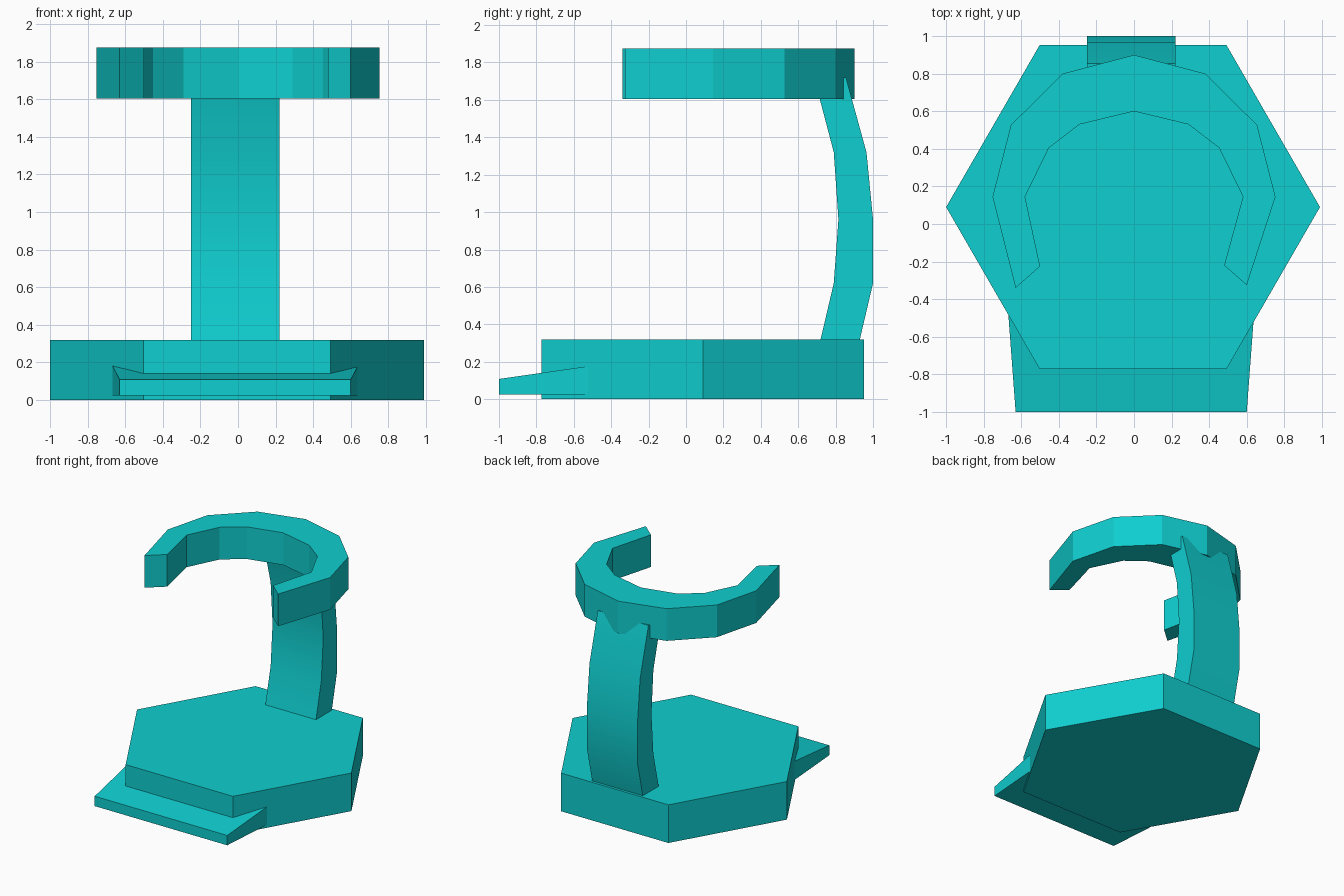
import bpy
import bmesh
import math
from mathutils import Vector

default_cube = bpy.data.objects.get("Cube")
if default_cube:
    bpy.data.objects.remove(default_cube, do_unlink=True)

# Single turquoise material
turquoise = bpy.data.materials.new("turquoise")
turquoise.use_nodes = True
colour = (0.005, 0.62, 0.63, 1.0)
turquoise.diffuse_color = colour
turquoise.node_tree.nodes["Principled BSDF"].inputs["Base Color"].default_value = colour


def extrude_profile(name, points, offset):
    """Fill a closed 3D outline and extrude it into a solid part."""
    bm = bmesh.new()
    face = bm.faces.new([bm.verts.new(p) for p in points])
    result = bmesh.ops.extrude_face_region(bm, geom=[face], use_keep_orig=True)
    moved = [v for v in result["geom"] if isinstance(v, bmesh.types.BMVert)]
    bmesh.ops.translate(bm, verts=moved, vec=Vector(offset))
    bmesh.ops.recalc_face_normals(bm, faces=bm.faces[:])
    mesh = bpy.data.meshes.new(name)
    bm.to_mesh(mesh)
    bm.free()
    part = bpy.data.objects.new(name, mesh)
    bpy.context.collection.objects.link(part)
    mesh.materials.append(turquoise)
    return part


# Hexagonal base slab, corners pointing left and right
base_height = 0.32
bpy.ops.mesh.primitive_cylinder_add(
    vertices=6, radius=0.995, depth=base_height,
    location=(-0.005, 0.09, base_height / 2),
    rotation=(0, 0, math.radians(90)))
base = bpy.context.object
base.name = "hexagonal_base"
base.data.materials.append(turquoise)

# Sloping front lip, widening towards the back where it enters the base
lip_front, lip_back, lip_centre = -1.0, -0.3, -0.015
lip_side = [(lip_front, 0.025), (lip_back, 0.025),
            (lip_back, 0.208), (lip_front, 0.108)]
lip = extrude_profile("front_lip", [(-0.5, y, z) for y, z in lip_side], (1, 0, 0))
for v in lip.data.vertices:
    half_width = 0.615 + 0.075 * (v.co.y - lip_front)
    v.co.x = lip_centre + math.copysign(half_width, v.co.x)

# Bowed support column, swept across its width
column_outer = [(0.925, 0.3), (1.0, 0.62), (1.0, 0.96),
                (0.965, 1.32), (0.855, 1.72)]
column_inner = [(0.69, 1.7), (0.79, 1.32), (0.815, 0.96),
                (0.79, 0.62), (0.715, 0.3)]
column = extrude_profile(
    "support_column",
    [(-0.25, y, z) for y, z in column_outer + column_inner], (0.47, 0, 0))
bpy.ops.object.select_all(action="DESELECT")
column.select_set(True)
bpy.context.view_layer.objects.active = column
bpy.ops.object.shade_smooth_by_angle(angle=math.radians(30))

# Open faceted cradle ring; each half is listed from the back to its tip
outer_half = [(0.38, 0.8), (0.655, 0.527), (0.753, 0.145)]
inner_half = [(0.29, 0.53), (0.453, 0.405), (0.58, 0.145)]


def mirrored(half):
    return [(-x, y) for x, y in half]


outer = [(-0.63, -0.34)] + mirrored(outer_half)[::-1] + [(0, 0.9)] + outer_half + [(0.6, -0.325)]
inner = [(0.48, -0.22)] + inner_half[::-1] + [(0, 0.6)] + mirrored(inner_half) + [(-0.5, -0.225)]
extrude_profile("cradle_ring", [(x, y, 1.605) for x, y in outer + inner], (0, 0, 0.27))
